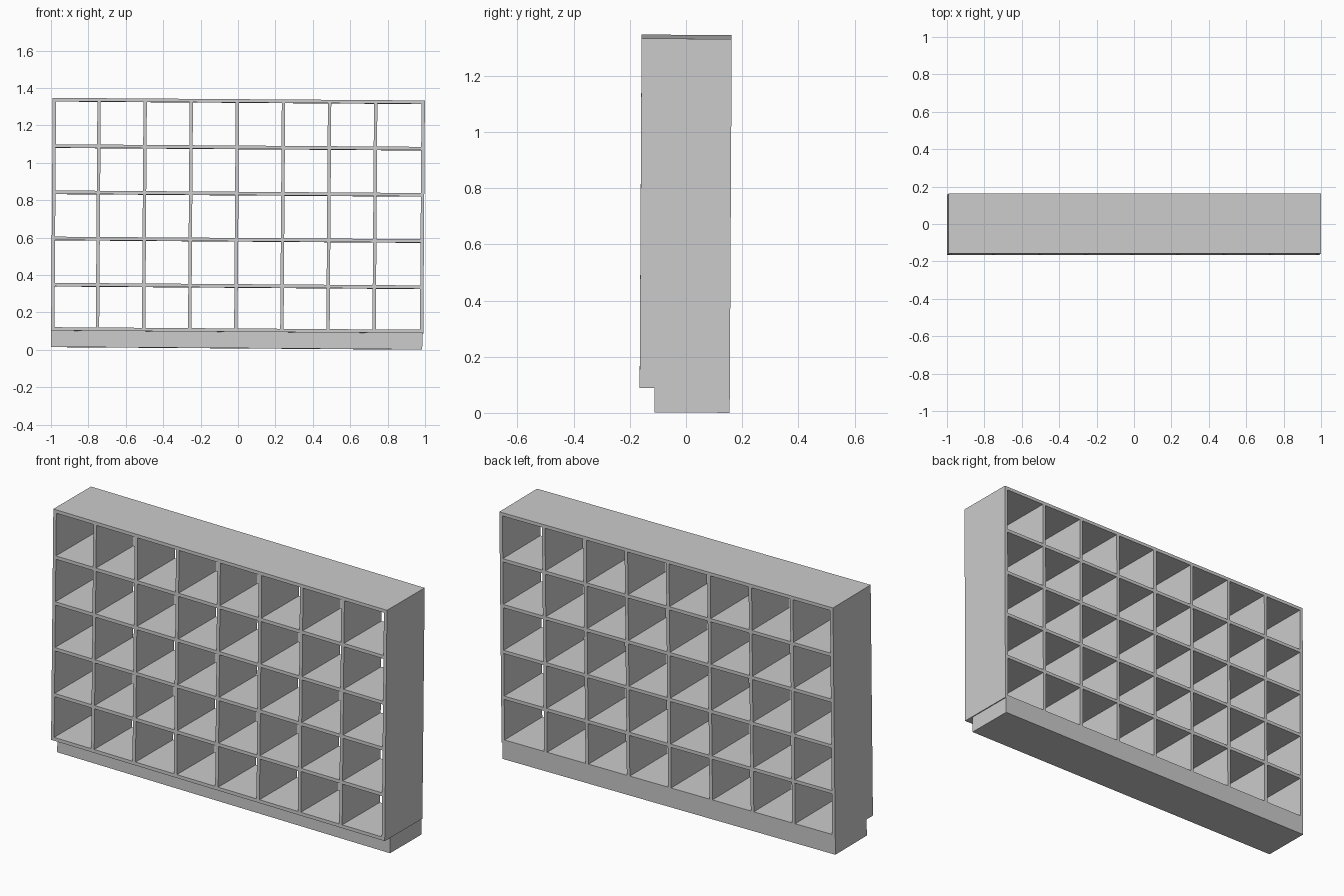
import bpy
import bmesh
from mathutils import Matrix

cube = bpy.data.objects.get("Cube")
if cube:
    bpy.data.objects.remove(cube, do_unlink=True)

# Single plain grey
grey = bpy.data.materials.new("light_grey")
grey.use_nodes = True
colour = (0.6, 0.6, 0.6, 1)
grey.diffuse_color = colour
grey.node_tree.nodes["Principled BSDF"].inputs["Base Color"].default_value = colour

# The whole unit stands very slightly out of true
TILT = (Matrix.Translation((0, 0, 0.008))
        @ Matrix.Rotation(0.007, 4, 'Y') @ Matrix.Rotation(-0.0055, 4, 'X'))


def board(name, x, y, z):
    """Box spanning the (min, max) range on each axis."""
    bm = bmesh.new()
    bmesh.ops.create_cube(bm, size=1)
    for v in bm.verts:
        for axis, span in enumerate((x, y, z)):
            v.co[axis] = span[0] if v.co[axis] < 0 else span[1]
    bm.transform(TILT)
    mesh = bpy.data.meshes.new(name)
    bm.to_mesh(mesh)
    bm.free()
    mesh.materials.append(grey)
    obj = bpy.data.objects.new(name, mesh)
    bpy.context.collection.objects.link(obj)
    return obj


LEFT, RIGHT = -1.0, 0.99
DEPTH = (-0.1655, 0.1555)
BASE, TOP = 0.087, 1.331
T = 0.018

# Recessed plinth, flush at the back
board("plinth", (LEFT, 0.985), (-0.112, DEPTH[1]), (0, BASE))

# Outer case
board("right_side", (LEFT, LEFT + T), DEPTH, (BASE, TOP - T))
board("left_side", (RIGHT - T, RIGHT), DEPTH, (BASE, TOP - T))
board("top_panel", (LEFT, RIGHT), DEPTH, (TOP - T, TOP))
board("bottom_panel", (LEFT + T, RIGHT - T), DEPTH, (BASE, BASE + T))

# Shelves
shelf_heights = [0.333 + 0.247 * i for i in range(4)]
for i, z in enumerate(shelf_heights):
    board(f"shelf_{i + 1}", (LEFT + T, RIGHT - T), DEPTH, (z - T / 2, z + T / 2))

# Upright dividers, cut between the shelves
floors = [BASE + T] + [z + T / 2 for z in shelf_heights]
ceilings = [z - T / 2 for z in shelf_heights] + [TOP - T]
for row, span in enumerate(zip(floors, ceilings)):
    for col in range(7):
        x = -0.752 + 0.2465 * col
        board(f"divider_{row + 1}_{col + 1}", (x - T / 2, x + T / 2), DEPTH, span)
